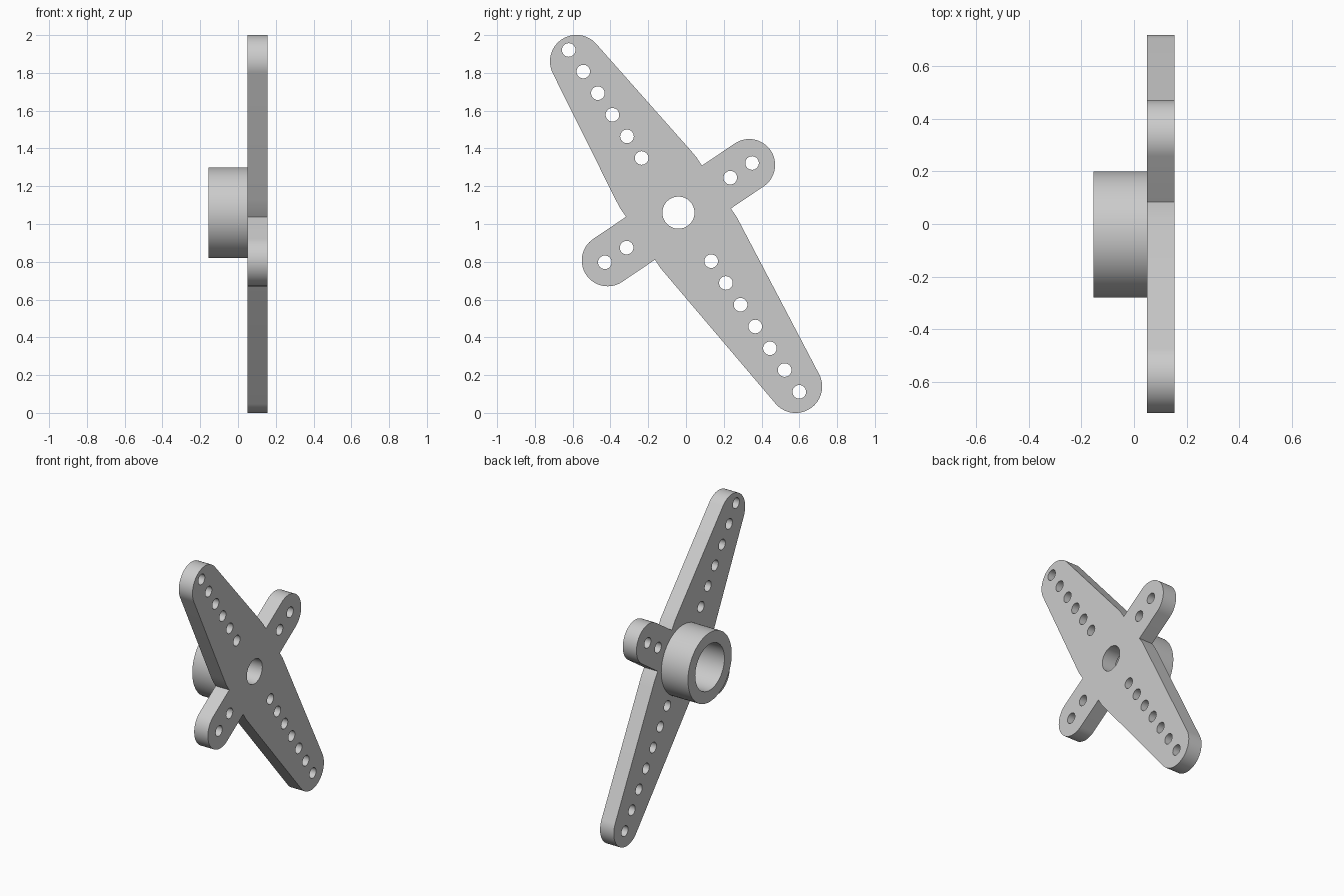
import bpy, bmesh
from math import sin, cos, pi, radians
from mathutils import Matrix, Vector

if "Cube" in bpy.data.objects:
    bpy.data.objects.remove(bpy.data.objects["Cube"], do_unlink=True)

grey = bpy.data.materials.new("light grey plastic")
grey.use_nodes = True
colour = (0.6, 0.6, 0.6, 1)
grey.diffuse_color = colour
grey.node_tree.nodes["Principled BSDF"].inputs["Base Color"].default_value = colour

# Tilted plane of the part: local x runs along the short arms, local y along the long ones
TILT = radians(34)
HUB = Vector((0, -0.04, 1.06))
across = Vector((0, cos(TILT), sin(TILT)))
along = Vector((0, -sin(TILT), cos(TILT)))
PLANE = Matrix((Vector((1, 0, 0)), across, along)).transposed()
PLANE = Matrix([(across[i], along[i], float(i == 0), HUB[i]) for i in range(3)] + [(0, 0, 0, 1)])


def arc(cx, cy, r, start, end, n=32):
    """Points on an arc, angles in degrees."""
    angles = [radians(start + (end - start) * i / n) for i in range(n + 1)]
    return [(cx + r * cos(a), cy + r * sin(a)) for a in angles]


def circle(cx, cy, r, n=48):
    return arc(cx, cy, r, 0, 360, n)[:-1]


def plate(name, loops, x0, x1):
    """Extrude an outline with holes from x0 to x1 in the tilted plane."""
    curve = bpy.data.curves.new(name, "CURVE")
    curve.dimensions = "2D"
    curve.fill_mode = "BOTH"
    curve.extrude = (x1 - x0) / 2
    for points in loops:
        spline = curve.splines.new("POLY")
        spline.points.add(len(points) - 1)
        for p, (x, y) in zip(spline.points, points):
            p.co = (x, y, 0, 1)
        spline.use_cyclic_u = True
    temp = bpy.data.objects.new(name + "_outline", curve)
    bpy.context.collection.objects.link(temp)
    graph = bpy.context.evaluated_depsgraph_get()
    mesh = bpy.data.meshes.new_from_object(temp.evaluated_get(graph))
    bpy.data.objects.remove(temp, do_unlink=True)

    bm = bmesh.new()
    bm.from_mesh(mesh)
    bmesh.ops.remove_doubles(bm, verts=bm.verts, dist=0.0001)
    bmesh.ops.transform(bm, matrix=Matrix.Translation(((x0 + x1) / 2, 0, 0)) @ PLANE, verts=bm.verts)
    bmesh.ops.recalc_face_normals(bm, faces=bm.faces)
    bm.to_mesh(mesh)
    bm.free()
    mesh.materials.clear()
    mesh.materials.append(grey)
    obj = bpy.data.objects.new(name, mesh)
    bpy.context.collection.objects.link(obj)
    bpy.ops.object.select_all(action="DESELECT")
    obj.select_set(True)
    bpy.context.view_layer.objects.active = obj
    bpy.ops.object.shade_smooth_by_angle(angle=radians(30))
    return obj


# Outline: two tapered long arms and two short rounded ones
SHOULDER = [(0.242, 0.137), (0.243, 0.19), (0.237, 0.245)]


def long_arm(tip):
    left = [(-x, y) for x, y in reversed(SHOULDER)]
    return SHOULDER + arc(0, tip, 0.14, 7, 173) + left


def turned(points):
    return [(-x, -y) for x, y in points]


short_arm = arc(0.452, 0, 0.137, -90, 90)
outline = long_arm(0.966) + turned(short_arm) + turned(long_arm(1.11)) + short_arm

# Screw hole and the rows of linkage holes
holes = [circle(0, 0, 0.085)]
holes += [circle(0, 0.349 + 0.138 * i, 0.036, 32) for i in range(6)]
holes += [circle(0, -0.31 - 0.139 * i, 0.036, 32) for i in range(7)]
holes += [circle(side * d, 0, 0.036, 32) for side in (-1, 1) for d in (0.331, 0.47)]

plate("horn_plate", [outline] + holes, 0.05, 0.155)

# Hollow collar behind the plate
plate("hub_collar", [circle(0, 0, 0.24, 64), circle(0, 0, 0.16, 64)], -0.155, 0.05)
